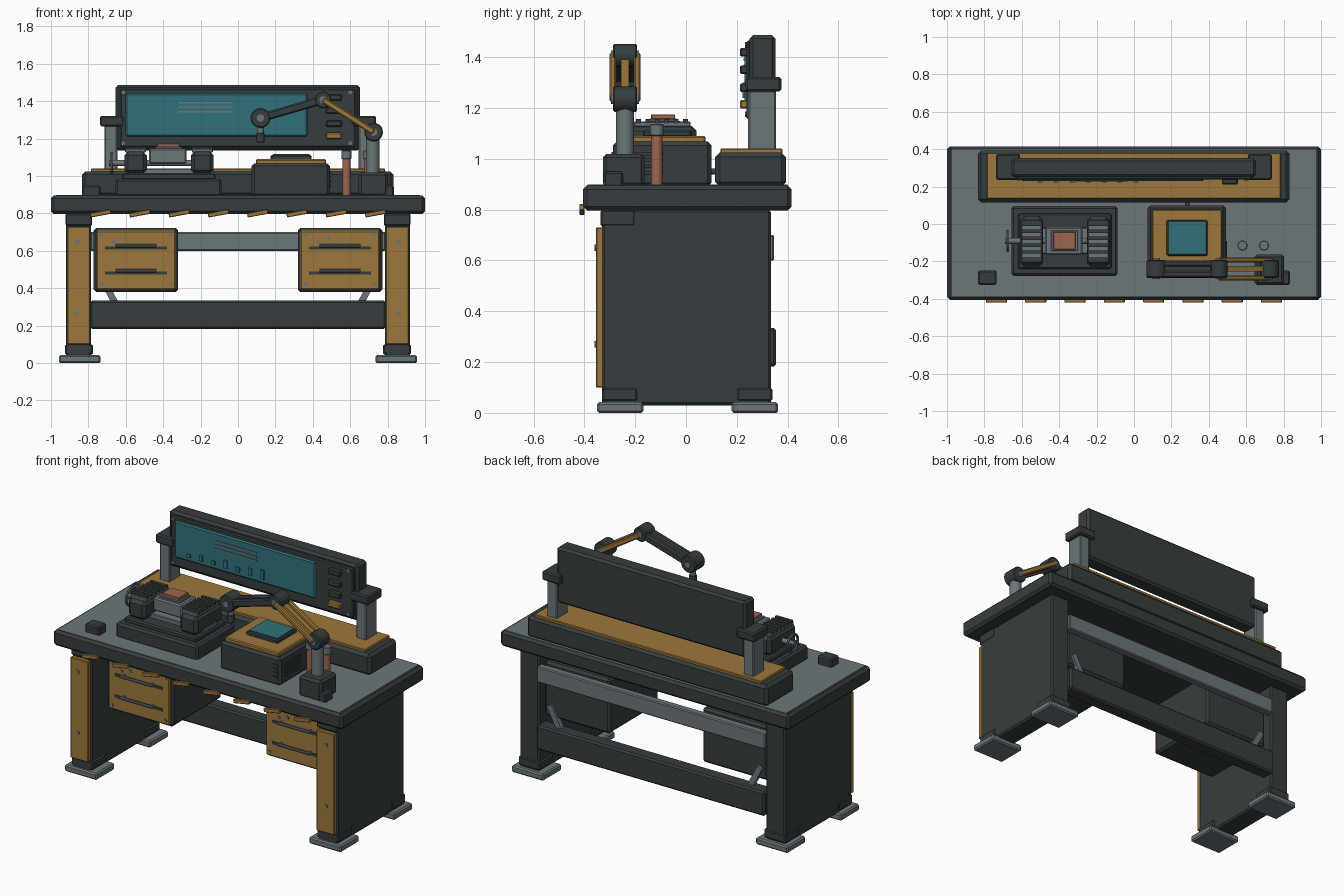
import bpy
import bmesh
from mathutils import Matrix, Vector

starter = bpy.data.objects.get("Cube")
if starter:
    bpy.data.objects.remove(starter, do_unlink=True)


def make_material(name, red, green, blue):
    material = bpy.data.materials.new(name)
    material.use_nodes = True
    colour = (red, green, blue, 1)
    material.diffuse_color = colour
    shader = next(n for n in material.node_tree.nodes if n.type == "BSDF_PRINCIPLED")
    shader.inputs["Base Color"].default_value = colour
    return material


charcoal = make_material("charcoal", .037, .048, .049)
steel = make_material("steel grey", .15, .182, .195)
ochre = make_material("ochre", .34, .185, .045)
teal = make_material("teal", .03, .165, .2)
copper = make_material("copper", .33, .135, .08)


def finish(name, bm, material, bevel=0):
    mesh = bpy.data.meshes.new(name)
    bm.to_mesh(mesh)
    bm.free()
    mesh.materials.append(material)
    part = bpy.data.objects.new(name, mesh)
    bpy.context.collection.objects.link(part)
    if bevel:
        modifier = part.modifiers.new("edge_chamfer", "BEVEL")
        modifier.width = bevel
        modifier.segments = 1
    return part


def box(name, xs, ys, zs, material, bevel=0):
    """Box filling the given ranges along each axis."""
    bm = bmesh.new()
    bmesh.ops.create_cube(bm, size=1)
    size = [abs(b - a) for a, b in (xs, ys, zs)]
    centre = [(a + b) / 2 for a, b in (xs, ys, zs)]
    bmesh.ops.transform(bm, matrix=Matrix.Translation(centre) @ Matrix.Diagonal((*size, 1)), verts=bm.verts)
    return finish(name, bm, material, bevel)


def beam(name, start, end, depth, height, material, bevel=0):
    """Bar between two points that share the same y."""
    start, end = Vector(start), Vector(end)
    along = (end - start).normalized()
    side = Vector((0, 1, 0))
    turn = Matrix((along, side, along.cross(side))).transposed().to_4x4()
    scale = Matrix.Diagonal(((end - start).length, depth, height, 1))
    bm = bmesh.new()
    bmesh.ops.create_cube(bm, size=1)
    bmesh.ops.transform(bm, matrix=Matrix.Translation((start + end) / 2) @ turn @ scale, verts=bm.verts)
    return finish(name, bm, material, bevel)


def rod(name, start, end, radius, material, bevel=0, sides=20):
    """Cylinder between two points."""
    start, end = Vector(start), Vector(end)
    turn = (end - start).to_track_quat("Z", "Y").to_matrix().to_4x4()
    bm = bmesh.new()
    bmesh.ops.create_cone(bm, cap_ends=True, segments=sides, radius1=radius,
                          radius2=radius, depth=(end - start).length)
    bmesh.ops.transform(bm, matrix=Matrix.Translation((start + end) / 2) @ turn, verts=bm.verts)
    part = finish(name, bm, material, bevel)
    smooth(part)
    return part


def smooth(part):
    bpy.ops.object.select_all(action="DESELECT")
    part.select_set(True)
    bpy.context.view_layer.objects.active = part
    bpy.ops.object.shade_smooth_by_angle()


def screw(name, x, y, z, radius=.008):
    """Small screw head facing the front."""
    rod(name, (x, y + .01, z), (x, y - .006, z), radius, steel, sides=8)


# Desk top with inlaid work surface and slanted front markers
box("desk_top", (-1, 1), (-.405, .415), (.797, .895), charcoal, .015)
box("work_surface", (-.973, .973), (-.388, .4), (.88, .898), steel)
for i in range(8):
    x = -.735 + .21 * i
    beam("edge_marker", (x - .055, -.41, .79), (x + .055, -.41, .81), .02, .024, ochre, .003)

# Legs, feet and drawer units, mirrored
for side in (-1, 1):
    def span(inner, outer):
        return side * inner, side * outer

    box("side_panel", span(.785, .92), (-.33, .335), (.03, .8), charcoal, .01)
    box("leg_front_plate", span(.79, .913), (-.355, -.325), (.1, .73), ochre, .004)
    box("leg_top_cap", span(.78, .922), (-.337, -.2), (.735, .798), charcoal, .006)
    for z in (.27, .65):
        screw("leg_screw", side * .86, -.355, z, .012)
    for low, high, toe in ((-.33, -.19, -.35), (.2, .34, .18)):
        box("leg_shoe", span(.775, .925), (low, high), (.045, .1), charcoal, .008)
        box("foot_pad", span(.735, .957), (toe, toe + .183), (0, .042), steel, .008)
    beam("diagonal_brace", (side * .73, .3, .46), (side * .62, .3, .25), .03, .035, steel)

    box("drawer_unit", span(.32, .772), (-.19, .3), (.38, .722), charcoal, .014)
    box("drawer_front", span(.333, .757), (-.202, -.18), (.393, .708), ochre, .006)
    for z in (.483, .617):
        mid = side * .545
        box("drawer_pull_recess", (mid - .165, mid + .165), (-.207, -.2), (z - .01, z + .007), charcoal)
        rod("drawer_pull", (mid - .11, -.228, z + .01), (mid + .11, -.228, z + .01), .009, steel, sides=10)
        for x in (mid - .1, mid + .1):
            rod("pull_mount", (x, -.2, z + .01), (x, -.228, z + .01), .008, steel, sides=8)
    for x in (.36, .73):
        for z in (.42, .685):
            screw("drawer_screw", side * x, -.202, z, .01)
    screw("drawer_lock", side * .545 - .06, -.202, .665, .01)
    screw("drawer_lamp", side * .545 - .12, -.202, .65, .01)

# Rear cross members
box("upper_rail", (-.79, .79), (.3, .347), (.6, .7), steel, .006)
box("lower_beam", (-.79, .79), (.265, .355), (.183, .335), charcoal, .01)

# Raised rear shelf
box("rear_shelf", (-.835, .832), (.115, .393), (.89, 1.025), charcoal, .018)
box("shelf_top", (-.787, .785), (.135, .38), (1.02, 1.04), ochre, .004)

# Display panel on its posts
for side in (-1, 1):
    box("display_post", (side * .645, side * .715), (.245, .355), (1.035, 1.27), steel, .006)
    box("post_collar", (side * .61, side * .737), (.235, .375), (1.265, 1.322), charcoal, .008)
box("display_body", (-.655, .652), (.25, .352), (1.137, 1.487), charcoal, .014)
box("display_bezel", (-.63, .63), (.238, .26), (1.155, 1.465), charcoal, .006)
box("screen", (-.602, .372), (.23, .25), (1.212, 1.442), teal, .008)
for z in (1.343, 1.367, 1.391):
    box("readout_line", (-.32, -.03), (.226, .235), (z - .004, z + .004), steel)
for i, height in enumerate((.02, .035, .025, .05, .03, .045, .06)):
    x = -.5 + .085 * i
    box("chart_bar", (x - .012, x + .012), (.222, .235), (1.24, 1.24 + height), teal)
for z, material in ((1.42, charcoal), (1.35, charcoal), (1.28, charcoal), (1.215, ochre)):
    box("panel_button", (.47, .555), (.212, .245), (z - .017, z + .017), material, .006)
for x in (-.615, .6):
    for z in (1.175, 1.448):
        screw("bezel_screw", x, .238, z, .011)

# Clamping machine: stepped base, screw, jaws and sample
box("clamp_base", (-.655, -.087), (-.277, .095), (.89, .985), charcoal, .012)
box("clamp_bed", (-.62, -.12), (-.24, .055), (.98, 1.015), charcoal, .008)
box("clamp_slide", (-.6, -.13), (-.16, -.02), (1.01, 1.04), steel, .004)
for left, right in ((-.608, -.487), (-.252, -.13)):
    box("clamp_jaw", (left, right), (-.228, .042), (1.012, 1.13), charcoal, .02)
    box("jaw_plate", (left + .005, right - .005), (-.205, .018), (1.125, 1.147), steel, .004)
    for i in range(6):
        y = -.187 + .037 * i
        box("jaw_ridge", (left + .003, right - .003), (y - .009, y + .009), (1.14, 1.156), charcoal)
box("sample_table", (-.475, -.275), (-.165, -.015), (1.065, 1.148), steel, .008)
box("sample_tray", (-.445, -.3), (-.145, -.035), (1.145, 1.158), steel, .003)
box("sample_block", (-.432, -.312), (-.137, -.043), (1.155, 1.175), copper, .003)
rod("clamp_screw", (-.69, -.09, 1.07), (-.15, -.09, 1.07), .016, steel)

# Handwheel
bpy.ops.mesh.primitive_torus_add(major_radius=.052, minor_radius=.008, major_segments=24,
                                 minor_segments=8, location=(-.675, -.09, 1.07),
                                 rotation=(0, 1.5708, 0))
wheel = bpy.context.object
wheel.name = "handwheel_rim"
wheel.data.materials.append(steel)
smooth(wheel)
rod("wheel_spoke", (-.675, -.14, 1.07), (-.675, -.04, 1.07), .006, steel, sides=8)
rod("wheel_spoke", (-.675, -.09, 1.02), (-.675, -.09, 1.12), .006, steel, sides=8)

# Test unit with lit pad, side vents and cable
box("test_unit", (.072, .492), (-.288, .1), (.89, 1.068), charcoal, .015)
box("test_unit_top", (.095, .47), (-.268, .077), (1.06, 1.09), ochre, .006)
box("pad_frame", (.175, .393), (-.17, .022), (1.085, 1.112), charcoal, .006)
box("lit_pad", (.188, .383), (-.158, .012), (1.105, 1.117), teal)
for i in range(4):
    z = .945 + .025 * i
    box("side_vent", (.485, .498), (-.25, -.09), (z - .006, z + .006), charcoal)
    box("front_vent", (.44, .475), (-.294, -.28), (z - .006, z + .006), charcoal)
rod("unit_cable", (.285, .09, .95), (.285, .13, .95), .012, charcoal)

# Copper probes with steel caps
for x in (.58, .695):
    rod("probe", (x, -.115, .89), (x, -.115, 1.095), .022, copper)
    rod("probe_cap", (x, -.115, 1.09), (x, -.115, 1.137), .027, steel, .004)

# Corner blocks
for side in (-1, 1):
    box("corner_block", (side * .735, side * .833), (-.325, -.248), (.89, .95), charcoal, .008)

# Jointed arm
arm_y = -.24
shoulder, elbow, wrist = (Vector((x, arm_y, z)) for x, z in ((.725, 1.235), (.455, 1.407), (.12, 1.31)))
box("arm_base", (.645, .803), (-.327, -.163), (.89, 1.02), charcoal, .014)
rod("arm_post", (.72, arm_y, 1.01), (.72, arm_y, 1.22), .036, steel)
reach = Vector((0, .048, 0))
for name, joint, radius in (("shoulder", shoulder, .05), ("elbow", elbow, .045), ("wrist", wrist, .053)):
    rod(name + "_joint", joint - reach, joint + reach, radius, charcoal, .006)
    rod(name + "_pin", joint - reach * 1.15, joint + reach * 1.15, .02, steel)
for sign in (-1, 1):
    lower = reach * sign
    beam("lower_link", shoulder + lower, elbow + lower, .026, .032, ochre, .006)
    upper = reach * sign * .6
    beam("upper_link", elbow + upper, wrist + upper, .034, .045, charcoal, .008)
beam("lower_link_core", shoulder, elbow, .03, .02, ochre)
beam("upper_link_core", elbow, wrist, .04, .028, charcoal)
rod("tool_shank", wrist, wrist - Vector((0, 0, .09)), .018, steel)
rod("tool_tip", wrist - Vector((0, 0, .08)), wrist - Vector((0, 0, .13)), .022, charcoal, .003)
